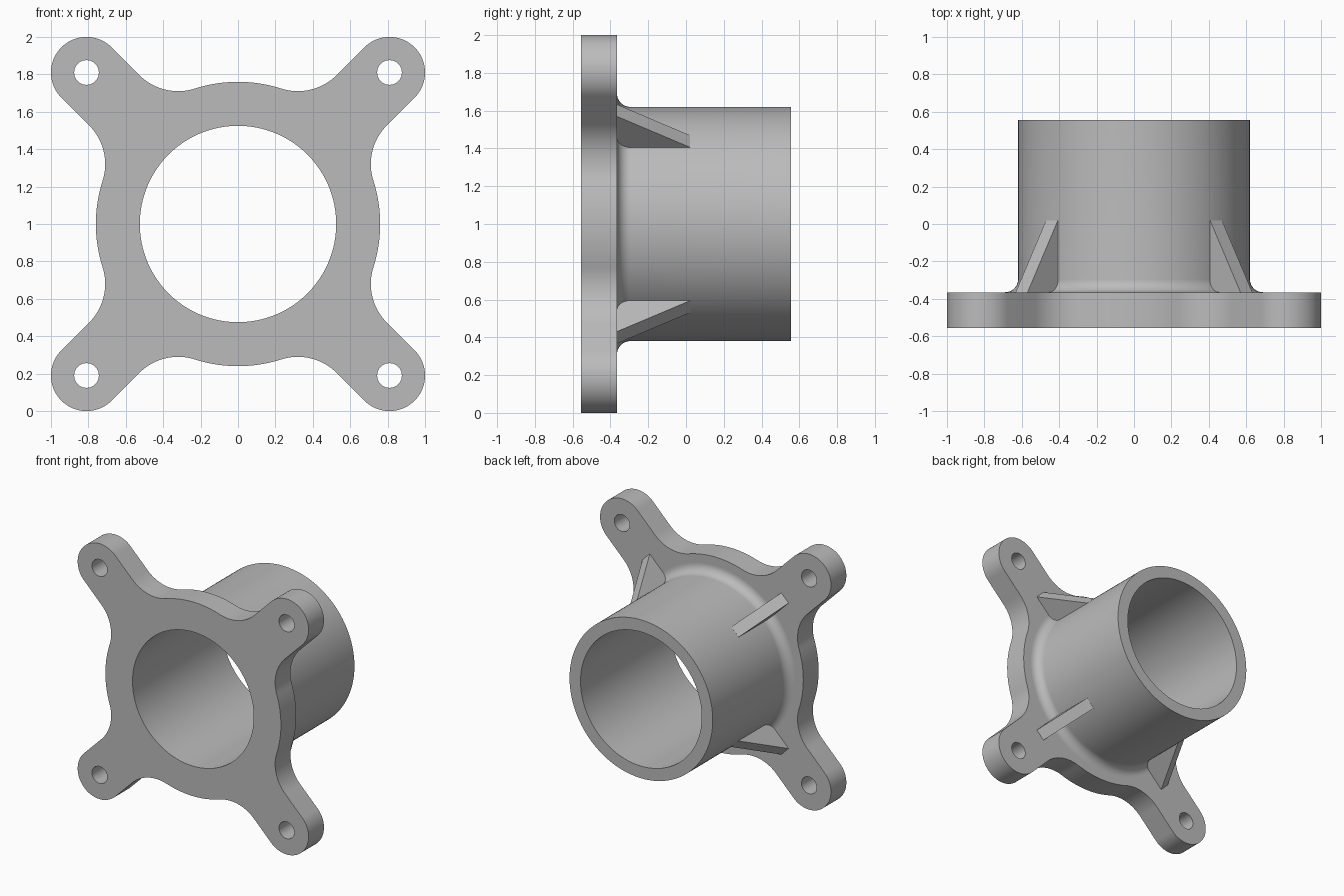
import bpy, bmesh
from math import sin, cos, pi, sqrt, atan2, radians
from mathutils import Matrix, Vector

cube = bpy.data.objects.get("Cube")
if cube:
    bpy.data.objects.remove(cube)

FRONT, BACK, END = -0.555, -0.365, 0.555   # depths along y
BORE, TUBE, DISC = 0.525, 0.62, 0.76       # radii
LUG, HOLE, BLEND = 0.19, 0.066, 0.293
REACH = 0.81 * sqrt(2)                     # centre to bolt hole
AXIS = Vector((0, 0, 1))                   # centre of the bore
SEG = 128

grey = bpy.data.materials.new("plain grey")
grey.use_nodes = True
colour = (0.5, 0.5, 0.5, 1)
grey.diffuse_color = colour
grey.node_tree.nodes["Principled BSDF"].inputs["Base Color"].default_value = colour


def finish(name, bm):
    bmesh.ops.recalc_face_normals(bm, faces=bm.faces)
    mesh = bpy.data.meshes.new(name)
    bm.to_mesh(mesh)
    bm.free()
    mesh.materials.append(grey)
    obj = bpy.data.objects.new(name, mesh)
    bpy.context.collection.objects.link(obj)
    bpy.ops.object.select_all(action='DESELECT')
    obj.select_set(True)
    bpy.context.view_layer.objects.active = obj
    bpy.ops.object.shade_smooth_by_angle(angle=radians(30))
    return obj


def arc(cx, cz, r, a, b, n):
    return [(cx + r * cos(a + (b - a) * i / n), cz + r * sin(a + (b - a) * i / n))
            for i in range(n + 1)]


def turn(points, angle):
    return [(x * cos(angle) - z * sin(angle), x * sin(angle) + z * cos(angle)) for x, z in points]


def add_loop(bm, points):
    verts = [bm.verts.new((x, FRONT, z + AXIS.z)) for x, z in points]
    for a, b in zip(verts, verts[1:] + verts[:1]):
        bm.edges.new((a, b))


# Flange: one lobe along +x (lug end, blend curve, disc edge), turned to four diagonals
off = LUG + BLEND
along = sqrt((DISC + BLEND) ** 2 - off ** 2)
theta = atan2(off, along)
upper = arc(REACH, 0, LUG, 0, pi / 2, 20)
upper += arc(along, off, BLEND, -pi / 2, theta - pi, 20)
upper += arc(0, 0, DISC, theta, pi / 4, 12)[1:]
lower = [(x, -z) for x, z in reversed(upper)]
lobe = lower[1:-1] + upper                 # shared end points appear only once
outline = [p for k in range(4) for p in turn(lobe, pi / 4 + k * pi / 2)]

bm = bmesh.new()
add_loop(bm, outline)
add_loop(bm, arc(0, 0, BORE, 0, 2 * pi, SEG)[:-1])
for k in range(4):
    add_loop(bm, turn(arc(REACH, 0, HOLE, 0, 2 * pi, 40)[:-1], pi / 4 + k * pi / 2))
bmesh.ops.triangle_fill(bm, use_beauty=True, use_dissolve=False, edges=bm.edges[:], normal=(0, -1, 0))
ext = bmesh.ops.extrude_face_region(bm, geom=bm.faces[:], use_keep_orig=True)
bmesh.ops.translate(bm, vec=(0, BACK - FRONT, 0),
                    verts=[g for g in ext["geom"] if isinstance(g, bmesh.types.BMVert)])
finish("flange", bm)

# Tube: revolved wall section with a rounded foot
foot = 0.07
section = [(BORE, BACK), (BORE, END), (TUBE, END)]
section += arc(TUBE + foot, BACK + foot, foot, pi, 1.5 * pi, 12)
bm = bmesh.new()
rings = []
for i in range(SEG):
    a = 2 * pi * i / SEG
    rings.append([bm.verts.new((r * cos(a), y, r * sin(a) + AXIS.z)) for r, y in section])
for i in range(SEG):
    here, there = rings[i], rings[(i + 1) % SEG]
    for j in range(len(section) - 1):
        bm.faces.new((here[j], here[j + 1], there[j + 1], there[j]))
finish("tube", bm)

# Ribs: sloped braces between tube and flange on each diagonal
rib = [(0.85, BACK - 0.02), (0.85, BACK), (TUBE, 0.02), (0.57, 0.02), (0.57, BACK - 0.02)]
half = 0.045
for k, place in enumerate(("upper_left", "upper_right", "lower_right", "lower_left")):
    bm = bmesh.new()
    face = bm.faces.new([bm.verts.new((s, y, -half)) for s, y in rib])
    ext = bmesh.ops.extrude_face_region(bm, geom=[face], use_keep_orig=True)
    bmesh.ops.translate(bm, vec=(0, 0, 2 * half),
                        verts=[g for g in ext["geom"] if isinstance(g, bmesh.types.BMVert)])
    spin = Matrix.Rotation(-(pi / 4 + k * pi / 2), 4, 'Y')
    bm.transform(Matrix.Translation(AXIS) @ spin)
    finish("rib_" + place, bm)
